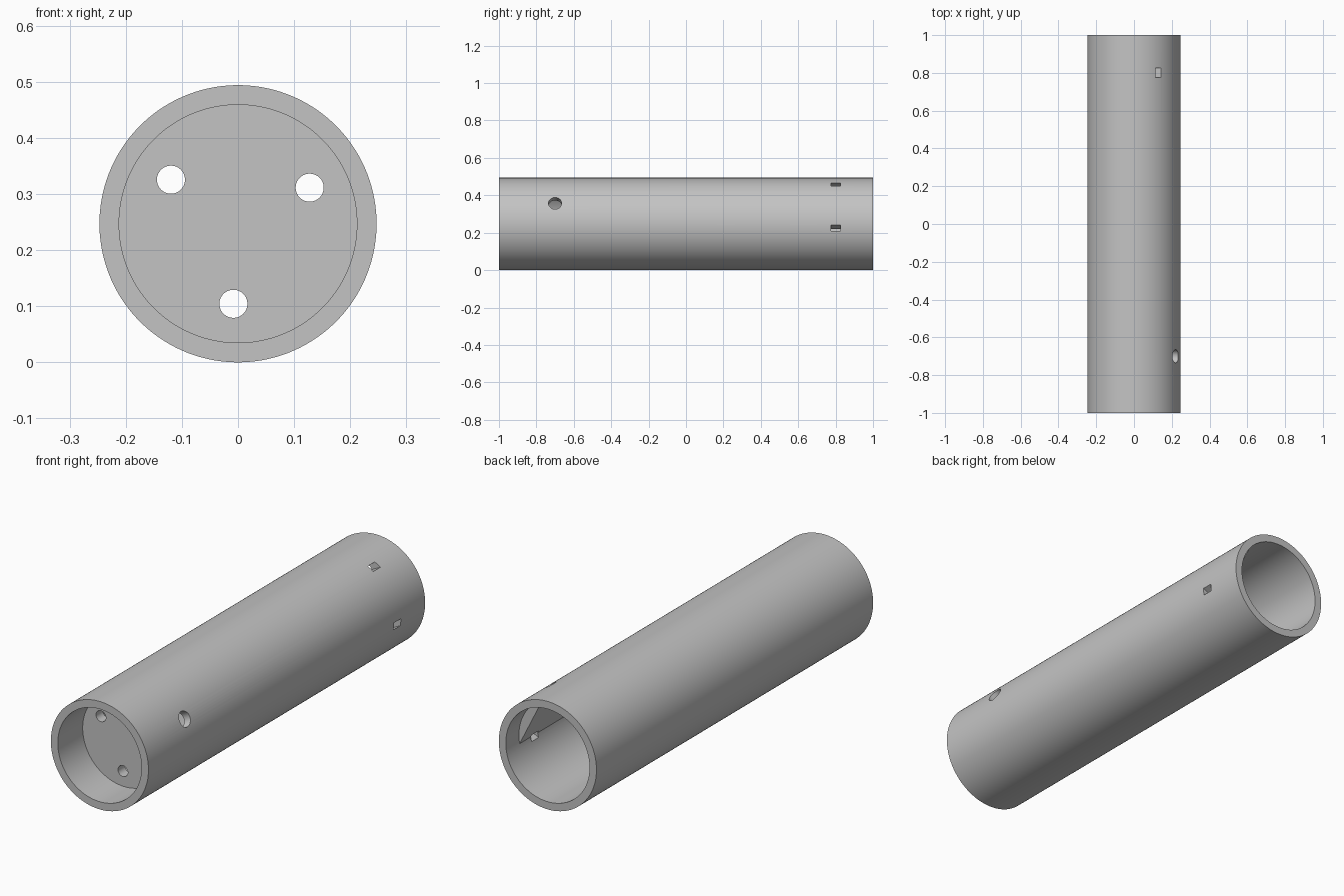
import bpy, bmesh, math
from mathutils import Matrix, Vector

if "Cube" in bpy.data.objects:
    bpy.data.objects.remove(bpy.data.objects["Cube"], do_unlink=True)

R, BORE = 0.247, 0.212          # outer and inner radius
TILT = math.radians(26.7)       # direction of the flat, side hole and slots
U = Vector((math.cos(TILT), 0, math.sin(TILT)))
V = Vector((-math.sin(TILT), 0, math.cos(TILT)))
CENTRE = Vector((0, 0, R))

grey = bpy.data.materials.new("plain_grey")
grey.use_nodes = True
grey.diffuse_color = (0.55, 0.55, 0.55, 1)
grey.node_tree.nodes["Principled BSDF"].inputs["Base Color"].default_value = grey.diffuse_color


def make_object(name, bm):
    bmesh.ops.recalc_face_normals(bm, faces=bm.faces)
    mesh = bpy.data.meshes.new(name)
    bm.to_mesh(mesh)
    bm.free()
    mesh.materials.append(grey)
    obj = bpy.data.objects.new(name, mesh)
    bpy.context.collection.objects.link(obj)
    return obj


def arc(r, start=0.0, end=math.tau, n=128, cu=0.0, cv=0.0):
    return [(cu + r * math.cos(start + (end - start) * i / n),
             cv + r * math.sin(start + (end - start) * i / n)) for i in range(n)]


def prism(name, outline, y0, y1):
    """Extrude a cross-section along the tube axis."""
    bm = bmesh.new()
    verts = [bm.verts.new(CENTRE + U * u + V * v + Vector((0, y0, 0))) for u, v in outline]
    face = bm.faces.new(verts)
    out = bmesh.ops.extrude_face_region(bm, geom=[face])
    moved = [g for g in out["geom"] if isinstance(g, bmesh.types.BMVert)]
    bmesh.ops.translate(bm, verts=moved, vec=(0, y1 - y0, 0))
    return make_object(name, bm)


def combine(target, tool, operation="DIFFERENCE"):
    tool.hide_render = True
    mod = target.modifiers.new(tool.name, "BOOLEAN")
    mod.operation, mod.solver, mod.object = operation, "EXACT", tool
    bpy.context.view_layer.objects.active = target
    bpy.ops.object.modifier_apply(modifier=mod.name)
    bpy.data.objects.remove(tool, do_unlink=True)


# Tube with a bulkhead left between the front pocket and the rear bore
tube = prism("tube_body", arc(R), -1, 1)
combine(tube, prism("front_pocket", arc(BORE), -1.1, -0.82))
combine(tube, prism("rear_bore", arc(BORE), -0.77, 1.1))

# Flat mounting pad inside the rear bore
FLAT = 0.169
half = math.acos(FLAT / 0.23)
pad_outline = arc(0.23, -half, half, 32) + [(FLAT, 0.23 * math.sin(half))]
combine(tube, prism("mounting_pad", pad_outline, -0.6, 0.905), "UNION")

# Three round holes through the bulkhead
for k in range(3):
    a = k * math.tau / 3
    hole = arc(0.025, n=48, cu=0.143 * math.cos(a), cv=0.143 * math.sin(a))
    combine(tube, prism("bulkhead_hole", hole, -0.9, -0.7))

# Pair of strap slots beside the pad
for side in (-1, 1):
    lo, hi = side * 0.13 - 0.014, side * 0.13 + 0.014
    combine(tube, prism("strap_slot", [(0.1, lo), (0.3, lo), (0.3, hi), (0.1, hi)], 0.775, 0.825))

# Round cable hole through the wall near the front
bm = bmesh.new()
turn = U.to_track_quat("Z", "Y").to_matrix().to_4x4()
bmesh.ops.create_cone(bm, cap_ends=True, segments=48, radius1=0.035, radius2=0.035, depth=0.2,
                      matrix=Matrix.Translation(CENTRE + U * 0.24 + Vector((0, -0.7, 0))) @ turn)
combine(tube, make_object("cable_hole", bm))

bpy.ops.object.select_all(action="DESELECT")
tube.select_set(True)
bpy.context.view_layer.objects.active = tube
bpy.ops.object.shade_smooth_by_angle(angle=math.radians(30))
